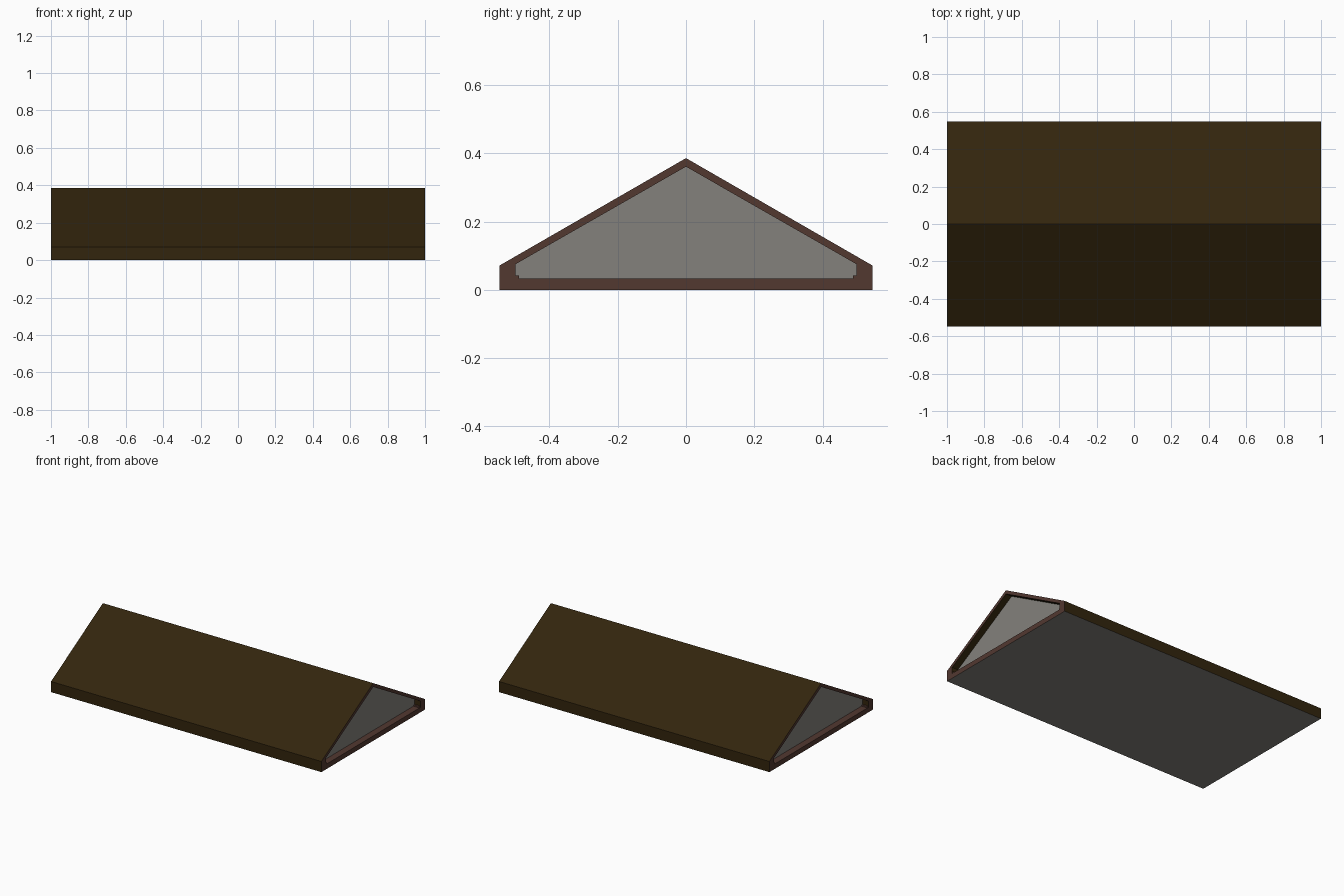
import bpy, bmesh

if "Cube" in bpy.data.objects:
    bpy.data.objects.remove(bpy.data.objects["Cube"])


def material(name, color):
    m = bpy.data.materials.new(name)
    m.diffuse_color = (*color, 1)
    m.use_nodes = True
    m.node_tree.nodes["Principled BSDF"].inputs["Base Color"].default_value = m.diffuse_color
    return m


ROOF = material("dark roof brown", (0.032, 0.018, 0.004))
TRIM = material("reddish brown trim", (0.085, 0.040, 0.030))
GREY = material("warm grey panel", (0.23, 0.22, 0.20))

OUTER = [(-0.547, 0), (0.547, 0), (0.547, 0.071), (0, 0.386), (-0.547, 0.071)]
INNER = [(-0.5, 0.033), (0.5, 0.033), (0.5, 0.075), (0, 0.361), (-0.5, 0.075)]
RECESS = 0.045


def finish(name, bm, mats):
    bmesh.ops.recalc_face_normals(bm, faces=bm.faces)
    me = bpy.data.meshes.new(name)
    bm.to_mesh(me)
    bm.free()
    for m in mats:
        me.materials.append(m)
    ob = bpy.data.objects.new(name, me)
    bpy.context.collection.objects.link(ob)
    return ob


# Hollow gable roof: outer and inner profile joined into one tube along x
bm = bmesh.new()
loops = {}
for x in (-1, 1):
    for key, pts in (("out", OUTER), ("in", INNER)):
        loops[key, x] = [bm.verts.new((x, y, z)) for y, z in pts]
for i in range(5):
    j = (i + 1) % 5
    for x in (-1, 1):
        o, n = loops["out", x], loops["in", x]
        bm.faces.new((o[i], o[j], n[j], n[i])).material_index = 1
    for key in ("out", "in"):
        a, b = loops[key, -1], loops[key, 1]
        f = bm.faces.new((a[i], a[j], b[j], b[i]))
        # underside is grey, floor inside is trim, everything else roof
        f.material_index = (2 if key == "out" else 1) if i == 0 else 0
finish("roof_shell", bm, [ROOF, TRIM, GREY])

for side, label in ((-1, "left"), (1, "right")):
    # Recessed gable panel
    bm = bmesh.new()
    x0 = side * (1 - RECESS)
    f = bm.faces.new([bm.verts.new((x0, y, z)) for y, z in INNER])
    ext = bmesh.ops.extrude_face_region(bm, geom=[f])
    for v in ext["geom"]:
        if isinstance(v, bmesh.types.BMVert):
            v.co.x -= side * 0.01
    finish(label + "_gable_panel", bm, [GREY])

    # Small corner blocks at the bottom of the opening
    for end, tag in ((-1, "front"), (1, "back")):
        bm = bmesh.new()
        bmesh.ops.create_cube(bm, size=1)
        for v in bm.verts:
            v.co.x = side * (1 - RECESS / 2) + v.co.x * (RECESS - 0.004)
            v.co.y = end * 0.495 + v.co.y * 0.01
            v.co.z = 0.037 + v.co.z * 0.01
        finish(f"{label}_{tag}_corner_block", bm, [TRIM])
